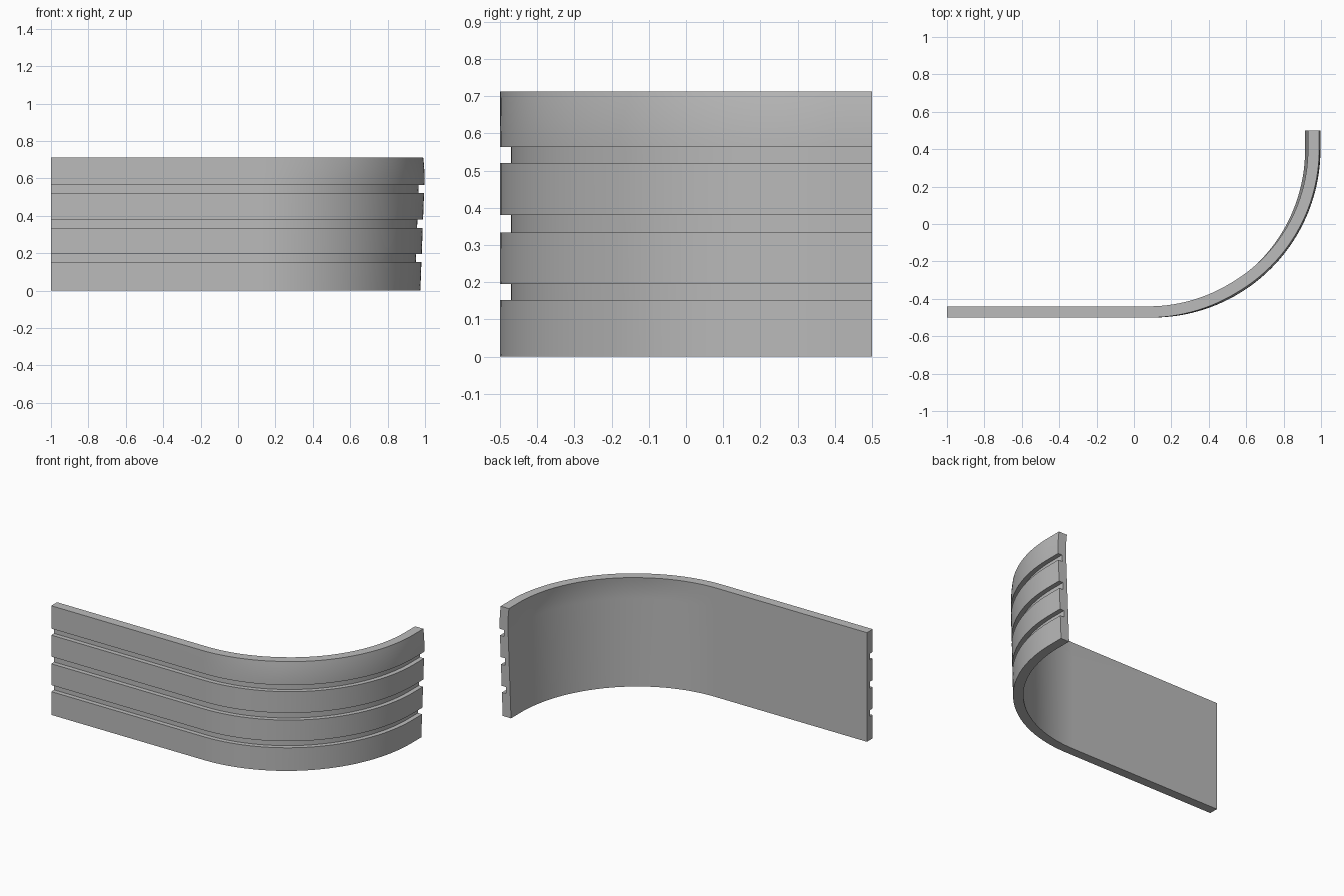
import bpy, bmesh, math
from mathutils import Vector

if "Cube" in bpy.data.objects:
    bpy.data.objects.remove(bpy.data.objects["Cube"], do_unlink=True)

HEIGHT, THICK, DEPTH = 0.713, 0.06, 0.03
GROOVES = [(0.152, 0.195), (0.334, 0.381), (0.521, 0.564)]
RADIUS, CENTRE, STEPS = 0.9, Vector((0.1, 0.4)), 48
CURL = 0.57        # height where the top begins to curl inwards

grey = bpy.data.materials.new("warm_grey")
grey.use_nodes = True
grey.diffuse_color = (0.5, 0.5, 0.5, 1)
grey.node_tree.nodes["Principled BSDF"].inputs["Base Color"].default_value = (0.5, 0.5, 0.5, 1)

# Cross-section: grooved outer face going up, plain inner face coming down
top = [CURL + (HEIGHT - CURL) * i / 8 for i in range(9)]
section = [(0, 0)]
for low, high in GROOVES:
    section += [(0, low), (DEPTH, low), (DEPTH, high), (0, high)]
section += [(0, z) for z in top]
section += [(THICK, z) for z in reversed(top)] + [(THICK, 0)]

# Plan path: (point, outward direction, bend angle)
path = [(Vector((-1, -0.5)), Vector((0, -1)), 0)]
for i in range(STEPS + 1):
    a = math.pi / 2 * i / STEPS
    out = Vector((math.sin(a), -math.cos(a)))
    path.append((CENTRE + out * RADIUS, out, a))
path.append((Vector((1, 0.5)), Vector((1, 0)), math.pi / 2))


def place(point, out, angle, depth, z):
    """Lean the wall outwards round the bend and curl its top edge back in."""
    lean = -0.025 * (1 - z / 0.66) * math.sin(angle)
    curl = -0.012 * (max(0, z - CURL) / (HEIGHT - CURL)) ** 2
    curl *= min(1, 2 * math.sin(angle))
    p = point + out * (curl - depth)
    return (p.x + lean, p.y, z)


# Sweep the section along the path
bm = bmesh.new()
rings = [[bm.verts.new(place(*station, d, z)) for d, z in section] for station in path]
n = len(section)
for a, b in zip(rings, rings[1:]):
    for i in range(n):
        j = (i + 1) % n
        bm.faces.new((a[i], b[i], b[j], a[j]))
bm.faces.new(rings[0])
bm.faces.new(reversed(rings[-1]))
bmesh.ops.recalc_face_normals(bm, faces=bm.faces)

mesh = bpy.data.meshes.new("curved_panel")
bm.to_mesh(mesh)
bm.free()
mesh.materials.append(grey)
panel = bpy.data.objects.new("curved_panel", mesh)
bpy.context.collection.objects.link(panel)

bpy.ops.object.select_all(action='DESELECT')
panel.select_set(True)
bpy.context.view_layer.objects.active = panel
bpy.ops.object.shade_smooth_by_angle(angle=math.radians(30))
